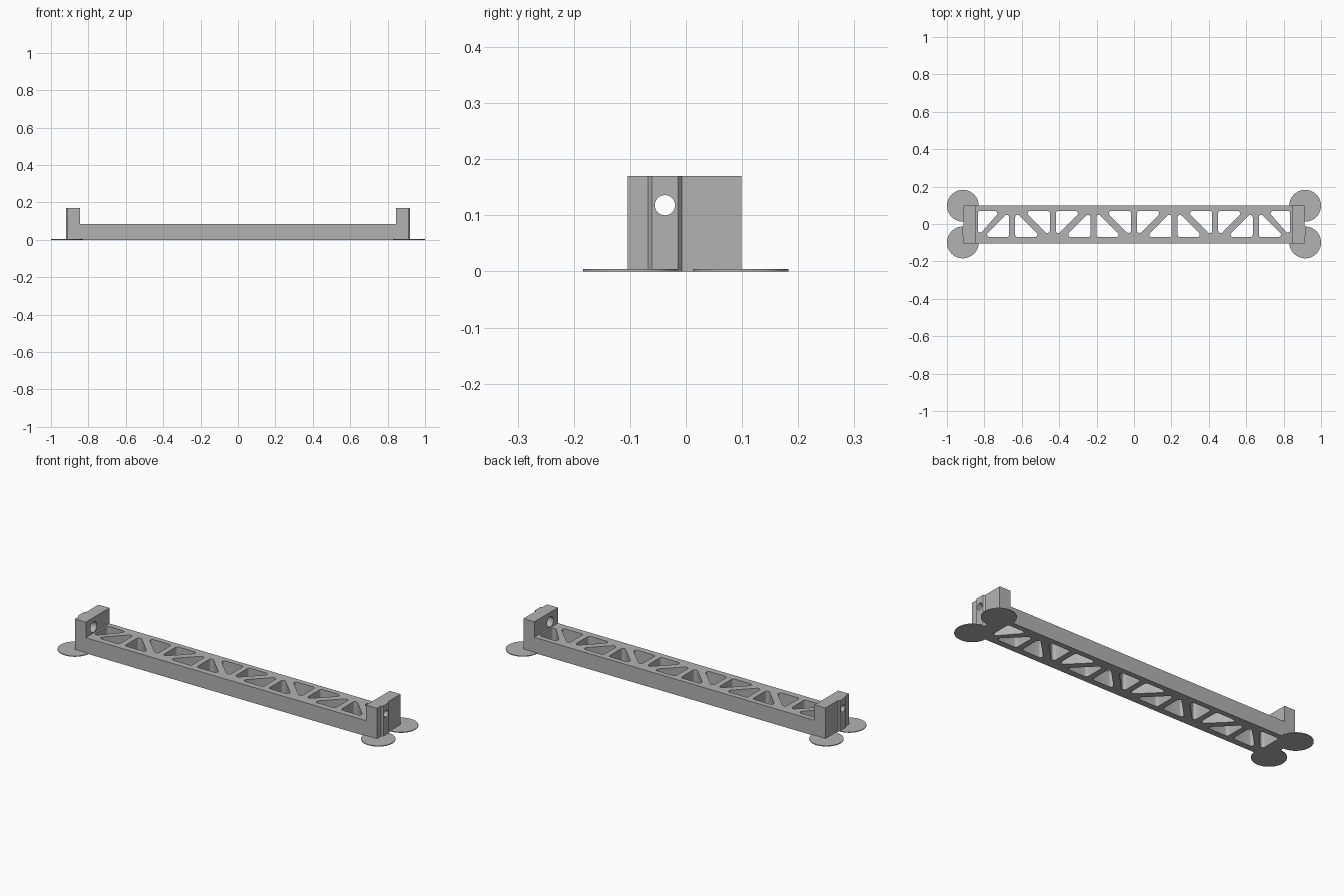
import bpy
import bmesh
from math import cos, sin, pi, tan
from mathutils import Vector

if "Cube" in bpy.data.objects:
    bpy.data.objects.remove(bpy.data.objects["Cube"], do_unlink=True)

grey = bpy.data.materials.new("light_grey_plastic")
grey.use_nodes = True
colour = (0.45, 0.45, 0.45, 1)
grey.diffuse_color = colour
grey.node_tree.nodes["Principled BSDF"].inputs["Base Color"].default_value = colour

BEAM_X, BEAM_H, BLOCK_H = 0.845, 0.085, 0.17
Y0, Y1 = -0.104, 0.099
PITCH, RIB, LEG, HALF = 0.217, 0.032, 0.137, 0.07


def add_object(name, bm):
    mesh = bpy.data.meshes.new(name)
    bm.to_mesh(mesh)
    bm.free()
    obj = bpy.data.objects.new(name, mesh)
    bpy.context.collection.objects.link(obj)
    mesh.materials.append(grey)
    return obj


def finish(obj):
    """Apply modifiers and smooth only the rounded walls."""
    bpy.ops.object.select_all(action="DESELECT")
    obj.select_set(True)
    bpy.context.view_layer.objects.active = obj
    bpy.ops.object.convert(target="MESH")
    bpy.ops.object.shade_smooth_by_angle(angle=pi / 6)


def rounded(corners, r, steps=6):
    """Round every corner of a convex polygon with an arc."""
    pts = []
    n = len(corners)
    for i, c in enumerate(corners):
        p = Vector(c)
        a = (Vector(corners[i - 1]) - p).normalized()
        b = (Vector(corners[(i + 1) % n]) - p).normalized()
        half = a.angle(b) / 2
        centre = p + (a + b).normalized() * (r / sin(half))
        start = p + a * (r / tan(half)) - centre
        end = p + b * (r / tan(half)) - centre
        turn = start.angle_signed(end)
        for k in range(steps + 1):
            t = -turn * k / steps
            pts.append(centre + Vector((start.x * cos(t) - start.y * sin(t),
                                        start.x * sin(t) + start.y * cos(t))))
    return pts


def pocket(x, y, dx, dy, leg_x):
    """Right triangle with its square corner at x, y."""
    return rounded([(x, y), (x + dx * leg_x, y), (x, y + dy * LEG)], 0.013)


# Truss beam: one filled outline with triangular pockets
outlines = [[(-BEAM_X, Y0), (BEAM_X, Y0), (BEAM_X, Y1), (-BEAM_X, Y1)]]
for side in (-1, 1):
    for bay in range(4):
        inner = bay * PITCH + RIB / 2
        outer = (bay + 1) * PITCH - RIB / 2
        trim = max(0, outer - 0.835)
        # Diagonals alternate direction from bay to bay
        inner_y = HALF if bay % 2 == 0 else -HALF
        outlines.append(pocket(side * inner, inner_y, side, -inner_y / HALF, LEG))
        outlines.append(pocket(side * (outer - trim), -inner_y, -side,
                               inner_y / HALF, LEG - trim))

curve = bpy.data.curves.new("truss_beam", "CURVE")
curve.dimensions = "2D"
curve.fill_mode = "BOTH"
curve.extrude = BEAM_H / 2
for outline in outlines:
    spline = curve.splines.new("POLY")
    spline.points.add(len(outline) - 1)
    spline.use_cyclic_u = True
    for point, p in zip(spline.points, outline):
        point.co = (p[0], p[1], 0, 1)
curve.materials.append(grey)
beam = bpy.data.objects.new("truss_beam", curve)
beam.location.z = BEAM_H / 2
bpy.context.collection.objects.link(beam)
finish(beam)

# End blocks: plan profile with a raised boss on the outer face
FACE, BOSS = 0.911, 0.92
profile = [(BEAM_X, Y0), (FACE, Y0), (FACE, -0.068), (BOSS, -0.061),
           (BOSS, -0.014), (FACE, -0.007), (FACE, Y1), (BEAM_X, Y1)]
bm = bmesh.new()
base = bm.faces.new([bm.verts.new((x, y, 0)) for x, y in profile])
top = bmesh.ops.extrude_face_region(bm, geom=[base])["geom"]
bmesh.ops.translate(bm, vec=(0, 0, BLOCK_H),
                    verts=[v for v in top if isinstance(v, bmesh.types.BMVert)])
bmesh.ops.recalc_face_normals(bm, faces=bm.faces)
blocks = add_object("end_blocks", bm)

# Bolt hole with a wider recess on the inner face
cutters = []
for name, radius, x0, x1 in (("bolt_hole_cutter", 0.018, 0.8, 1.0),
                             ("bolt_recess_cutter", 0.028, 0.8, 0.88)):
    bpy.ops.mesh.primitive_cylinder_add(
        vertices=40, radius=radius, depth=x1 - x0,
        location=((x0 + x1) / 2, -0.0375, 0.118), rotation=(0, pi / 2, 0))
    cutter = bpy.context.object
    cutter.name = name
    cutter.hide_render = True
    cutters.append(cutter)
    cut = blocks.modifiers.new(name, "BOOLEAN")
    cut.object = cutter
    cut.solver = "EXACT"
blocks.modifiers.new("mirror", "MIRROR")
finish(blocks)
for cutter in cutters:
    bpy.data.objects.remove(cutter, do_unlink=True)

# Thin round pads at the four corners
bm = bmesh.new()
for y in (-0.0985, 0.0975):
    made = bmesh.ops.create_cone(bm, cap_ends=True, segments=64, radius1=0.085,
                                 radius2=0.085, depth=0.004)
    bmesh.ops.translate(bm, verts=made["verts"], vec=(0.915, y, 0.002))
pads = add_object("corner_pads", bm)
pads.modifiers.new("mirror", "MIRROR")
finish(pads)
